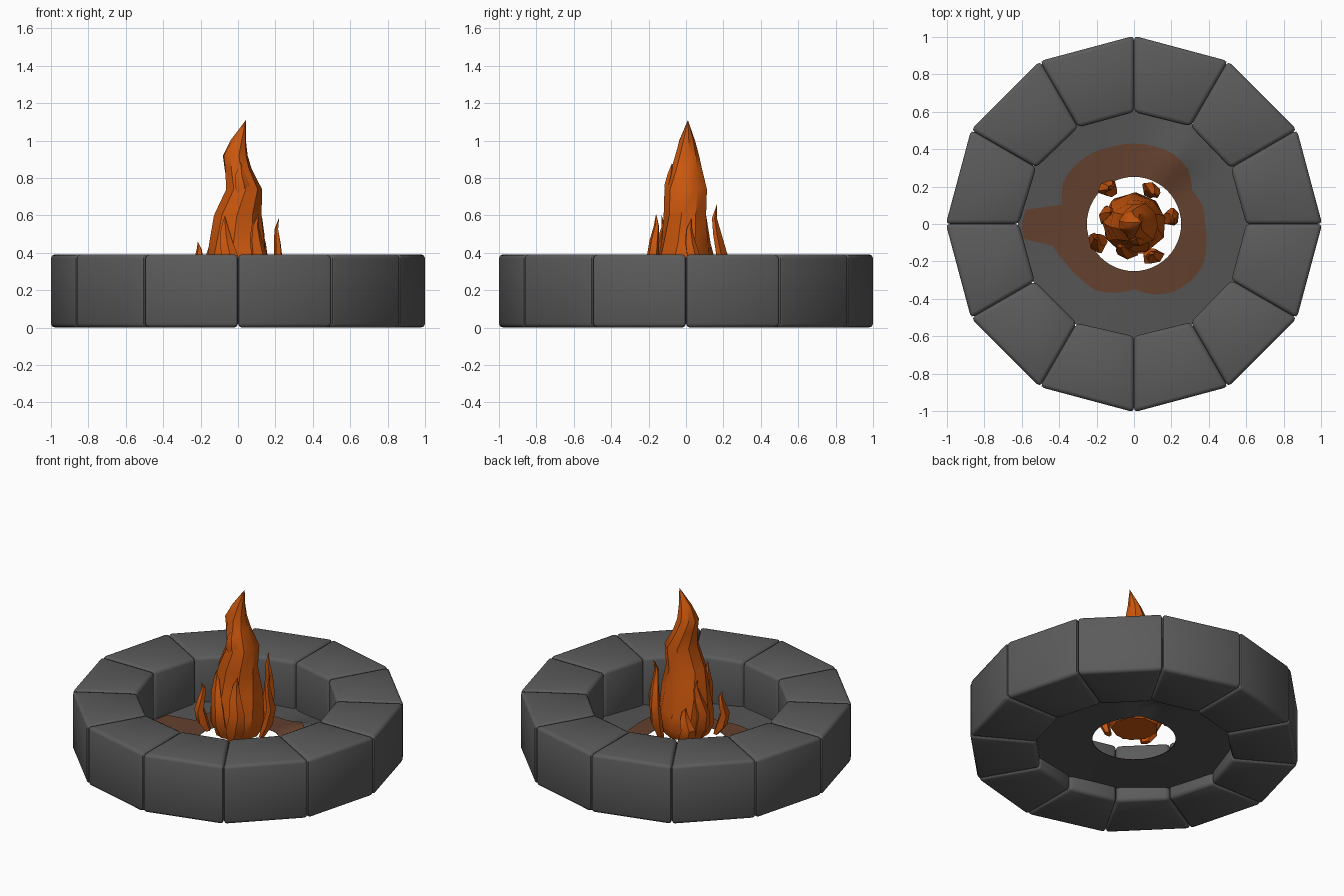
import bpy, bmesh, math, random
from mathutils import Vector

if "Cube" in bpy.data.objects:
    bpy.data.objects.remove(bpy.data.objects["Cube"])
random.seed(4)

def material(name, rgb):
    m = bpy.data.materials.new(name)
    m.diffuse_color = (*rgb, 1)
    m.use_nodes = True
    m.node_tree.nodes["Principled BSDF"].inputs["Base Color"].default_value = m.diffuse_color
    return m

STONE = material("stone grey", (0.105, 0.105, 0.105))
FLOOR = material("ash grey", (0.09, 0.09, 0.09))
FLAME = material("flame orange", (0.60, 0.095, 0.004))
GLOW = material("ember brown", (0.125, 0.052, 0.028))

def finish(name, bm, mat, angle=35):
    me = bpy.data.meshes.new(name)
    bm.to_mesh(me)
    bm.free()
    me.materials.append(mat)
    me.shade_smooth()
    me.set_sharp_from_angle(angle=math.radians(angle))
    ob = bpy.data.objects.new(name, me)
    bpy.context.collection.objects.link(ob)
    return ob

def polar(r, a, z):
    return Vector((r * math.cos(a), r * math.sin(a), z))

# Stone ring: twelve wedge blocks with chamfered edges
N = 12
inner = [0.605 + random.uniform(-0.01, 0.012) for _ in range(N)]
for i in range(N):
    bm = bmesh.new()
    v = []
    for z in (0.0, 0.392):
        for r, k in ((inner[i], i), (1.006, i), (1.006, i + 1), (inner[(i + 1) % N], i + 1)):
            v.append(bm.verts.new(polar(r, k * math.tau / N, z)))
    for f in ((3, 2, 1, 0), (4, 5, 6, 7), (0, 1, 5, 4), (1, 2, 6, 5), (2, 3, 7, 6), (3, 0, 4, 7)):
        bm.faces.new([v[j] for j in f])
    bmesh.ops.recalc_face_normals(bm, faces=bm.faces)
    bmesh.ops.bevel(bm, geom=bm.edges[:], offset=0.022, segments=2, profile=0.5, affect='EDGES')
    finish(f"stone_block_{i + 1}", bm, STONE, 50)

# Uneven ash floor with a round hole in the middle
def floor_z(r, a):
    bump = 0.05 * math.exp(-((a - math.radians(58)) / 0.25) ** 2) * math.exp(-((r - 0.42) / 0.15) ** 2)
    return 0.085 + 0.012 * math.sin(3 * a + 1) * (r - 0.25) / 0.37 + bump

def sheet(name, outline, lift, mat, steps):
    n = len(outline)
    bm = bmesh.new()
    rows = []
    for s in range(steps + 1):
        row = []
        for i, ro in enumerate(outline):
            a = i * math.tau / n
            r = 0.252 + (ro - 0.252) * s / steps
            row.append(bm.verts.new(polar(r, a, floor_z(r, a) + lift)))
        rows.append(row)
    for r0, r1 in zip(rows, rows[1:]):
        for i in range(n):
            j = (i + 1) % n
            bm.faces.new((r0[i], r1[i], r1[j], r0[j]))
    finish(name, bm, mat)

sheet("ash_floor", [0.62] * 48, 0, FLOOR, 4)

# Ember glow patch: radius every 15 degrees, with a tail to the left
glow = [0.38, 0.38, 0.36, 0.41, 0.43, 0.43, 0.43, 0.43, 0.44, 0.445, 0.44, 0.40,
        0.60, 0.45, 0.42, 0.41, 0.41, 0.38, 0.35, 0.39, 0.42, 0.43, 0.43, 0.40]
fine = []
for i, r in enumerate(glow):
    fine += [r, (r + glow[(i + 1) % len(glow)]) / 2]
fine[23] = 0.585
fine[25] = 0.60
sheet("ember_glow", fine, 0.005, GLOW, 4)

# Flames: lofted low-poly rings (z, x, y, rx, ry) ending in a tip
def loft(name, rings, tip, n, rot=0.0, twist=0.0, jitter=0.0):
    bm = bmesh.new()
    rows = []
    for k, (z, cx, cy, rx, ry) in enumerate(rings):
        row = []
        for i in range(n):
            a = i * math.tau / n + twist * k
            q = 1 + random.uniform(-jitter, jitter)
            u, w = rx * q * math.cos(a), ry * q * math.sin(a)
            row.append(bm.verts.new((cx + u * math.cos(rot) - w * math.sin(rot),
                                     cy + u * math.sin(rot) + w * math.cos(rot), z)))
        rows.append(row)
    for r0, r1 in zip(rows, rows[1:]):
        for i in range(n):
            j = (i + 1) % n
            bm.faces.new((r0[i], r0[j], r1[j], r1[i]))
    top = bm.verts.new(tip)
    for i in range(n):
        bm.faces.new((rows[-1][i], rows[-1][(i + 1) % n], top))
    bm.faces.new(rows[0][::-1])
    bmesh.ops.recalc_face_normals(bm, faces=bm.faces)
    finish(name, bm, FLAME)

loft("main_flame", [
    (0.16, 0, 0, 0.14, 0.14), (0.22, 0, 0, 0.17, 0.165), (0.32, 0, 0, 0.172, 0.16),
    (0.45, 0, 0, 0.155, 0.135), (0.60, 0.0, 0, 0.13, 0.115), (0.74, 0.034, 0, 0.098, 0.115),
    (0.85, 0.0, 0.003, 0.075, 0.085), (0.92, -0.015, 0.003, 0.066, 0.065),
    (1.00, 0.002, 0.004, 0.042, 0.043)], (0.042, 0.01, 1.11), 9, 0, 0.12, 0.04)

# Small tongues around the base: base x, y, tip x, y, z, half width
tongues = [(0.19, 0.03, 0.22, 0.03, 0.59, 0.05), (0.09, 0.185, 0.11, 0.165, 0.66, 0.055),
           (-0.13, 0.19, -0.14, 0.20, 0.43, 0.055), (-0.19, -0.10, -0.215, -0.08, 0.46, 0.06),
           (0.09, -0.18, 0.11, -0.16, 0.61, 0.06), (-0.03, -0.15, -0.07, -0.13, 0.60, 0.06),
           (-0.15, 0.05, -0.13, 0.06, 0.56, 0.055)]
for i, (bx, by, tx, ty, tz, w) in enumerate(tongues):
    a = math.atan2(by, bx)
    ca, sa = math.cos(a), math.sin(a)
    rings = []
    # fraction of height, outward bow, sideways sway, width factor
    for t, bow, sway, f in ((0, -0.03, 0, 0.55), (0.2, 0.0, 0.005, 1.0), (0.45, 0.015, 0.012, 0.85),
                            (0.68, 0.0, -0.008, 0.62), (0.85, -0.012, -0.012, 0.36)):
        x = bx + (tx - bx) * t + bow * ca - sway * sa
        y = by + (ty - by) * t + bow * sa + sway * ca
        rings.append((0.16 + (tz - 0.16) * t, x, y, w * f * 0.6, w * f))
    loft(f"small_flame_{i + 1}", rings, (tx, ty, tz), 5, a, 0.1)

# Raised lick on the front of the main flame
loft("flame_lick", [(0.66, 0.03, -0.08, 0.02, 0.02), (0.76, 0.02, -0.095, 0.045, 0.022),
                    (0.82, 0.01, -0.08, 0.03, 0.02)], (0.015, -0.075, 0.88), 5)
